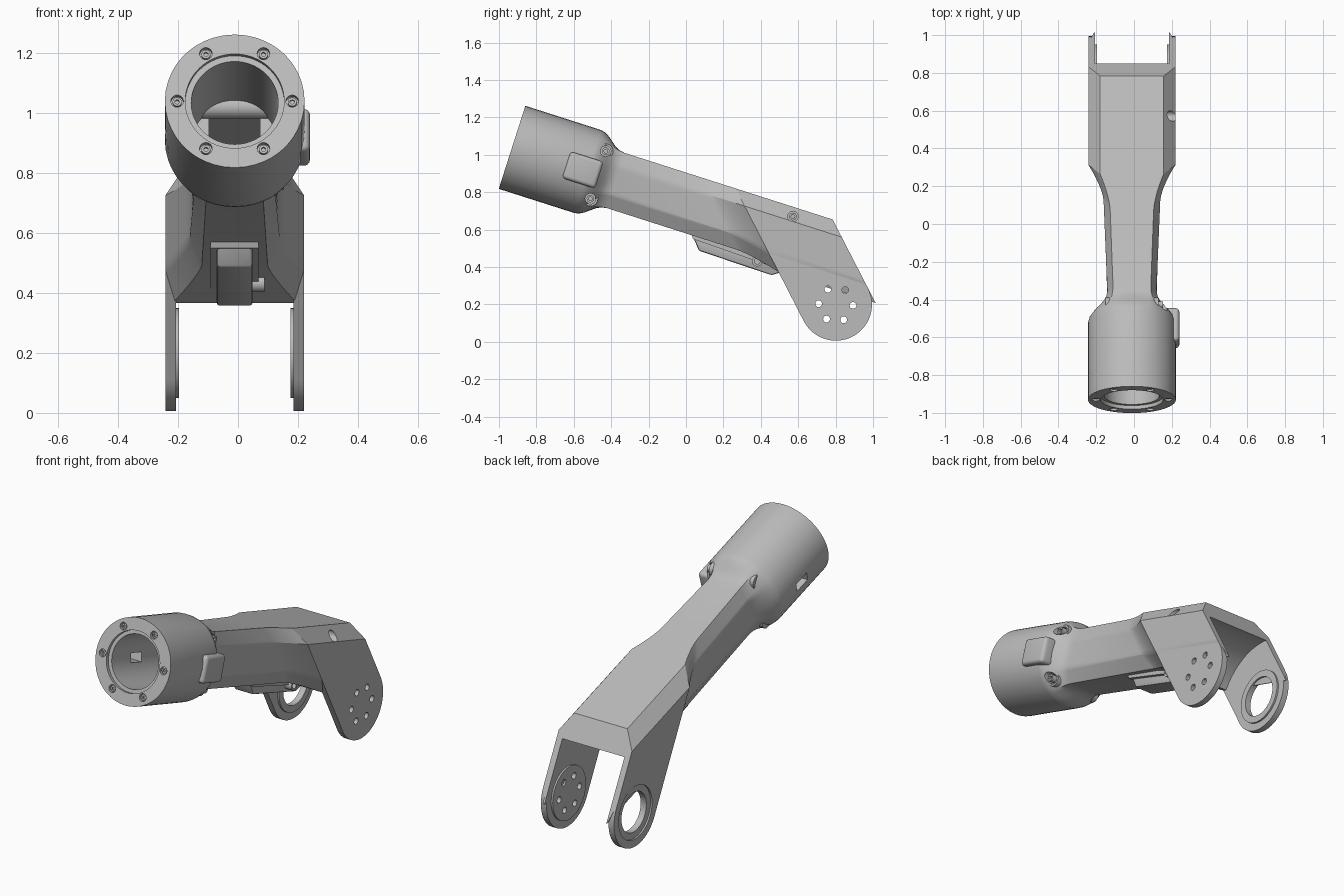
import bpy, bmesh, math
from mathutils import Matrix, Vector

if "Cube" in bpy.data.objects:
    bpy.data.objects.remove(bpy.data.objects["Cube"])

GREY = (0.5, 0.5, 0.5, 1)
mat = bpy.data.materials.new("plain_grey")
mat.use_nodes = True
mat.diffuse_color = GREY
mat.node_tree.nodes["Principled BSDF"].inputs["Base Color"].default_value = GREY

# Parts are built along the arm axis (local y), then tilted nose-up
TILT = Matrix.Translation((-0.011, -0.93, 1.04)) @ Matrix.Rotation(math.radians(-17.75), 4, 'X')
PIVOT = Vector((0, 1.905, -0.273))
HALF = 0.231
parts = []


def finish(name, bm, cutter=False):
    bmesh.ops.recalc_face_normals(bm, faces=bm.faces)
    bm.transform(TILT)
    mesh = bpy.data.meshes.new(name)
    bm.to_mesh(mesh)
    bm.free()
    mesh.materials.append(mat)
    ob = bpy.data.objects.new(name, mesh)
    bpy.context.collection.objects.link(ob)
    if cutter:
        ob.hide_render = True
    else:
        parts.append(ob)
    return ob


def loft(name, rings, cutter=False):
    bm = bmesh.new()
    rows = [[bm.verts.new(p) for p in ring] for ring in rings]
    for a, b in zip(rows, rows[1:]):
        for i in range(len(a)):
            j = (i + 1) % len(a)
            bm.faces.new((a[i], a[j], b[j], b[i]))
    bm.faces.new(rows[0])
    bm.faces.new(rows[-1])
    return finish(name, bm, cutter)


def prism(name, outline, x0, x1, cutter=False):
    return loft(name, [[(x, s, t) for s, t in outline] for x in (x0, x1)], cutter)


def rod(name, r, a, b, cutter=False, n=40):
    a, b = Vector(a), Vector(b)
    d = b - a
    bm = bmesh.new()
    m = Matrix.Translation((a + b) / 2) @ d.to_track_quat('Z', 'Y').to_matrix().to_4x4()
    bmesh.ops.create_cone(bm, cap_ends=True, segments=n, radius1=r, radius2=r, depth=d.length, matrix=m)
    return finish(name, bm, cutter)


def xrod(name, r, s, t, x0, x1, cutter=False, n=32):
    return rod(name, r, (x0, s, t), (x1, s, t), cutter, n)


def bake(ob):
    dg = bpy.context.evaluated_depsgraph_get()
    mesh = bpy.data.meshes.new_from_object(ob.evaluated_get(dg))
    ob.modifiers.clear()
    ob.data = mesh


def cut(ob, cutters):
    for c in cutters:
        mod = ob.modifiers.new("cut", 'BOOLEAN')
        mod.operation = 'DIFFERENCE'
        mod.solver = 'EXACT'
        mod.object = c
    bake(ob)
    for c in cutters:
        bpy.data.objects.remove(c)


def bevel(ob, width, segments=3):
    mod = ob.modifiers.new("bevel", 'BEVEL')
    mod.width = width
    mod.segments = segments
    bake(ob)


def section(s0, shear, round_mix, w, wt, low, wb, bottom):
    """Eight-sided section blended towards a circle, leaning by shear."""
    half = [(wt, 0.155), (w, 0.08), (w, low), (wb, bottom)]
    corners = half + [(-x, t) for x, t in reversed(half)]
    ring = []
    for i, p in enumerate(corners):
        q = corners[(i + 1) % 8]
        for k in range(8):
            v = Vector(p).lerp(Vector(q), k / 8)
            v = v.lerp(v.normalized() * 0.233, round_mix)
            ring.append((v.x, s0 - shear * v.y, v.y))
    return ring


# Housing: round sleeve, shoulder, slim arm, flare and wide rear
slim = (0.13, 0.1, -0.08, 0.095, -0.155)
slim_end = (0.15, 0.115, -0.08, 0.11, -0.155)
wide = (HALF, 0.168, -0.12, 0.2, -0.2)
rings = [section(s, 0, m, *slim) for s, m in
         ((0, 1), (0.425, 1), (0.45, 0.93), (0.475, 0.75), (0.5, 0.5), (0.525, 0.25), (0.55, 0.08), (0.58, 0))]
for i in range(9):
    u = i / 8
    f = u ** 1.5
    rings.append(section(1.16 + 0.2 * u, 1, 0, *[a + (b - a) * f for a, b in zip(slim_end, wide)]))
rings.append(section(1.905, 1, 0, *wide))
housing = loft("housing", rings)

bolts = [(0.483, 0.133), (0.483, -0.134)]
cutters = [
    rod("lip_cutter", 0.165, (0, -0.02, 0), (0, 0.02, 0), True, 64),
    rod("bore_cutter", 0.145, (0, -0.03, 0), (0, 0.48, 0), True, 64),
    prism("arm_cutter", [(0.4, -0.1), (1.2, -0.1), (1.2, 0.1), (0.4, 0.1)], -0.085, 0.085, True),
    xrod("clearance_cutter", 0.33, PIVOT.y, PIVOT.z, -0.196, 0.196, True, 96),
    xrod("rear_bolt_cutter", 0.028, 1.543, 0.105, 0.15, 0.3, True),
    prism("slot_cutter", [(0.2, -0.05), (0.3, -0.05), (0.3, 0), (0.2, 0)], -0.3, -0.1, True),
]
cutters += [xrod("bolt_cutter", 0.028, s, t, 0.12, 0.3, True) for s, t in bolts]
face_spots = [(0.192 * math.cos(i * math.pi / 3), 0.192 * math.sin(i * math.pi / 3)) for i in range(6)]
cutters += [rod("screw_cutter", 0.021, (x, -0.02, t), (x, 0.02, t), True, 24) for x, t in face_spots]
cut(housing, cutters)

# Screws on the front rim
for x, t in face_spots:
    screw = rod("rim_screw", 0.015, (x, 0.008, t), (x, 0.03, t), n=20)
    cut(screw, [rod("socket_cutter", 0.008, (x, 0, t), (x, 0.018, t), True, 6)])

# Cross bosses inside the shoulder, with bolts
for s, t in bolts:
    boss = xrod("cross_boss", 0.04, s, t, -0.14, 0.14)
    cut(boss, [xrod("boss_cutter", 0.028, s, t, 0.12, 0.2, True)])
for s, t in bolts + [(1.543, 0.105)]:
    bolt = xrod("side_bolt", 0.02, s, t, 0.11, 0.165)
    cut(bolt, [xrod("socket_cutter", 0.011, s, t, 0.14, 0.2, True, 6)])

# Side tab on the sleeve
tab = prism("side_tab", [(0.305, -0.075), (0.49, -0.075), (0.49, 0.075), (0.305, 0.075)], 0.155, 0.251)
bevel(tab, 0.02, 4)

# Fork plates
arc = [(PIVOT.y + 0.193 * math.cos(a), PIVOT.z + 0.193 * math.sin(a))
       for a in (math.radians(45 - 180 * i / 32) for i in range(33))]
outline = [(1.28, 0.08), (1.825, 0.08)] + arc
ring_spots = [(PIVOT.y + 0.092 * math.cos(a), PIVOT.z + 0.092 * math.sin(a))
              for a in (math.radians(75 + 60 * i) for i in range(6))]
for side, label in ((1, "left"), (-1, "right")):
    plate = prism(label + "_fork_plate", outline, side * 0.196, side * (HALF - 0.0004))
    pad = xrod(label + "_pivot_pad", 0.15, PIVOT.y, PIVOT.z, side * 0.186, side * 0.2, n=64)
    for ob in (plate, pad):
        if side > 0:
            cut(ob, [xrod("hole_cutter", 0.018, s, t, 0.1, 0.3, True, 20) for s, t in ring_spots])
        else:
            cut(ob, [xrod("bearing_cutter", 0.112, PIVOT.y, PIVOT.z, -0.3, -0.1, True, 64),
                     xrod("recess_cutter", 0.15, PIVOT.y, PIVOT.z, -0.3, -0.221, True, 64)])

# Underside cover with mounting flange and boss
cover = prism("under_cover", [(1.05, -0.14), (1.12, -0.222), (1.53, -0.228), (1.57, -0.2), (1.57, -0.14)],
              -0.06, 0.06)
bevel(cover, 0.01, 2)
prism("cover_flange", [(1.05, -0.14), (1.07, -0.172), (1.56, -0.185), (1.56, -0.14)], -0.08, 0.08)
boss = xrod("cover_boss", 0.028, 1.434, -0.18, 0.0, 0.1)
cut(boss, [xrod("boss_cutter", 0.016, 1.434, -0.18, 0.08, 0.2, True)])

# Smooth shading with sharp edges kept
bpy.ops.object.select_all(action='DESELECT')
for ob in parts:
    ob.select_set(True)
bpy.context.view_layer.objects.active = housing
bpy.ops.object.shade_smooth_by_angle(angle=math.radians(25))
